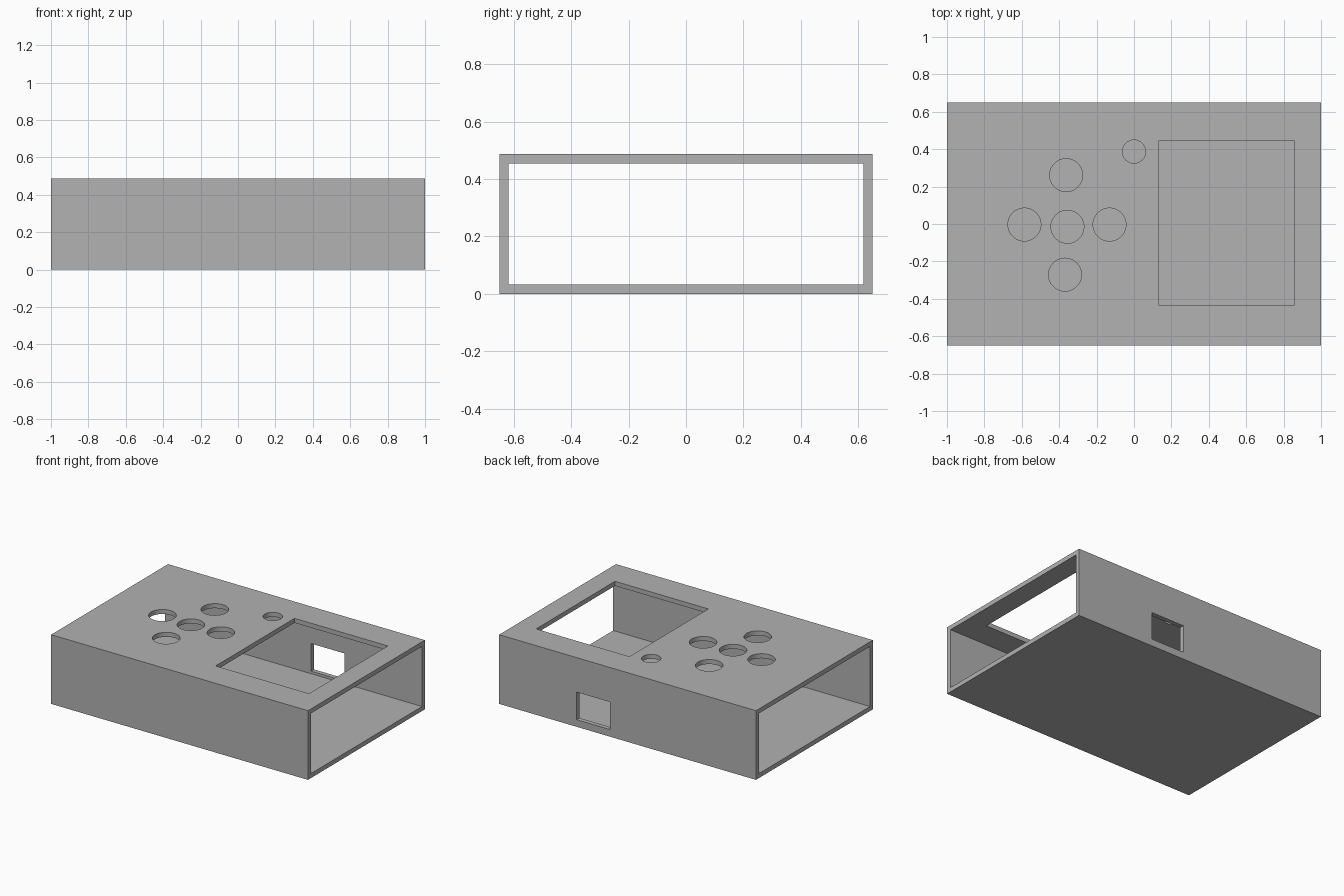
import bpy
import bmesh
from mathutils import Matrix, Vector

if "Cube" in bpy.data.objects:
    bpy.data.objects.remove(bpy.data.objects["Cube"], do_unlink=True)

HALF_Y, HEIGHT, WALL = 0.65, 0.487, 0.032

grey = bpy.data.materials.new("plain grey")
grey.use_nodes = True
grey.diffuse_color = (0.445, 0.445, 0.445, 1)
grey.node_tree.nodes["Principled BSDF"].inputs["Base Color"].default_value = grey.diffuse_color


def add_box(bm, low, high):
    low, high = Vector(low), Vector(high)
    matrix = Matrix.Translation((low + high) / 2) @ Matrix.Diagonal((*(high - low), 1))
    bmesh.ops.create_cube(bm, size=1, matrix=matrix)


def add_cylinder(bm, x, y, radius):
    bmesh.ops.create_cone(bm, cap_ends=True, segments=64, radius1=radius, radius2=radius,
                          depth=0.2, matrix=Matrix.Translation((x, y, HEIGHT)))


def make_object(name, bm):
    mesh = bpy.data.meshes.new(name)
    bm.to_mesh(mesh)
    bm.free()
    mesh.materials.append(grey)
    obj = bpy.data.objects.new(name, mesh)
    bpy.context.collection.objects.link(obj)
    return obj


# Solid case block
bm = bmesh.new()
add_box(bm, (-1, -HALF_Y, 0), (1, HALF_Y, HEIGHT))
case = make_object("case", bm)

# Hollow that leaves both ends open
bm = bmesh.new()
add_box(bm, (-1.2, WALL - HALF_Y, WALL), (1.2, HALF_Y - WALL, HEIGHT - WALL))
hollow = make_object("hollow_cutter", bm)

# Screen window, back port and button holes
bm = bmesh.new()
add_box(bm, (0.13, -0.434, HEIGHT - 0.1), (0.857, 0.443, HEIGHT + 0.1))
add_box(bm, (0.137, HALF_Y - 0.1, 0.05), (0.397, HALF_Y + 0.1, 0.244))
for x, y in [(-0.363, 0.261), (-0.586, -0.003), (-0.356, -0.015),
             (-0.131, -0.003), (-0.369, -0.271)]:
    add_cylinder(bm, x, y, 0.088)
add_cylinder(bm, 0, 0.387, 0.062)
openings = make_object("opening_cutter", bm)

# Cut the case and discard the cutters
bpy.ops.object.select_all(action="DESELECT")
bpy.context.view_layer.objects.active = case
case.select_set(True)
for cutter in (hollow, openings):
    cutter.hide_render = True
    cut = case.modifiers.new("cut", "BOOLEAN")
    cut.operation = "DIFFERENCE"
    cut.solver = "EXACT"
    cut.object = cutter
    bpy.ops.object.modifier_apply(modifier=cut.name)
    bpy.data.objects.remove(cutter, do_unlink=True)

bpy.ops.object.shade_smooth_by_angle(angle=0.5)
